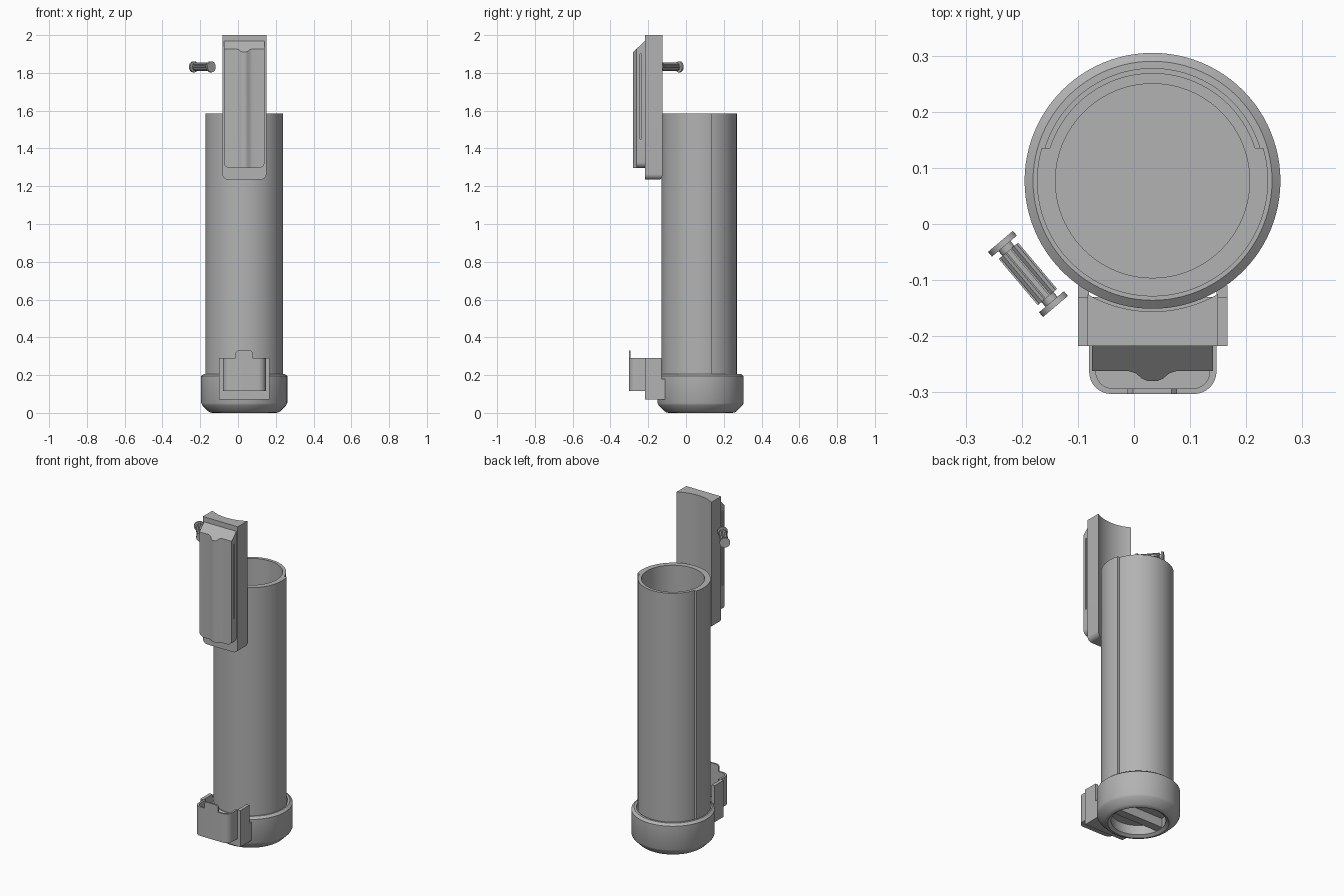
import bpy, bmesh
from math import sin, cos, pi, radians, asin, atan2
from mathutils import Vector, Matrix

cube = bpy.data.objects.get("Cube")
if cube:
    bpy.data.objects.remove(cube, do_unlink=True)

CX, CY = 0.033, 0.077          # tube axis

grey = bpy.data.materials.new("plain_grey")
grey.use_nodes = True
color = (0.45, 0.45, 0.45, 1)
grey.diffuse_color = color
grey.node_tree.nodes["Principled BSDF"].inputs["Base Color"].default_value = color


def finish(name, bm):
    bmesh.ops.recalc_face_normals(bm, faces=bm.faces)
    mesh = bpy.data.meshes.new(name)
    bm.to_mesh(mesh)
    bm.free()
    mesh.materials.append(grey)
    ob = bpy.data.objects.new(name, mesh)
    bpy.context.scene.collection.objects.link(ob)
    return ob


def prism(name, points, axis, lo, hi):
    """Extrude a 2D outline along the given axis."""
    place = {"x": lambda a, b, t: (t, a, b),
             "y": lambda a, b, t: (a, t, b),
             "z": lambda a, b, t: (a, b, t)}[axis]
    bm = bmesh.new()
    face = bm.faces.new([bm.verts.new(place(a, b, lo)) for a, b in points])
    ext = bmesh.ops.extrude_face_region(bm, geom=[face])
    verts = [g for g in ext["geom"] if isinstance(g, bmesh.types.BMVert)]
    bmesh.ops.translate(bm, verts=verts, vec=place(0, 0, hi - lo))
    return finish(name, bm)


def box(name, x, y, z):
    return prism(name, [(x[0], y[0]), (x[1], y[0]), (x[1], y[1]), (x[0], y[1])], "z", *z)


def lathe(name, profile, steps=96):
    """Spin an (r, z) profile about the z axis."""
    bm = bmesh.new()
    verts = [bm.verts.new((r, 0, z)) for r, z in profile]
    edges = [bm.edges.new(pair) for pair in zip(verts, verts[1:])]
    bmesh.ops.spin(bm, geom=verts + edges, cent=(0, 0, 0), axis=(0, 0, 1),
                   angle=2 * pi, steps=steps)
    bmesh.ops.remove_doubles(bm, verts=bm.verts, dist=1e-5)
    return finish(name, bm)


def arc(cx, cy, r, start, end, n):
    return [(cx + r * cos(start + (end - start) * i / n),
             cy + r * sin(start + (end - start) * i / n)) for i in range(n + 1)]


def round_bottom(x0, x1, low, high, r):
    """Rectangle whose two lower corners are rounded."""
    return (arc(x0 + r, low + r, r, pi, 1.5 * pi, 8)
            + arc(x1 - r, low + r, r, 1.5 * pi, 2 * pi, 8)
            + [(x1, high), (x0, high)])


def boolean(ob, other, operation="DIFFERENCE"):
    mod = ob.modifiers.new("cut", "BOOLEAN")
    mod.operation, mod.object, mod.solver = operation, other, "EXACT"
    bpy.context.view_layer.objects.active = ob
    bpy.ops.object.modifier_apply(modifier=mod.name)
    bpy.data.objects.remove(other, do_unlink=True)


def smooth(*obs):
    bpy.ops.object.select_all(action="DESELECT")
    for ob in obs:
        ob.select_set(True)
    bpy.context.view_layer.objects.active = obs[0]
    bpy.ops.object.shade_smooth_by_angle(angle=radians(30))


# Tube: thicker front half, thinner back half, hollow inside
a_back, a_front = asin(0.058 / 0.192), asin(0.058 / 0.206)
outline = (arc(CX, CY, 0.192, a_back, pi - a_back, 48)
           + arc(CX, CY, 0.206, pi - a_front, 2 * pi + a_front, 72))
tube = prism("tube", outline, "z", 0.09, 1.585)
boolean(tube, prism("bore", arc(CX, CY, 0.173, 0, 2 * pi * 95 / 96, 95), "z", 0.05, 1.7))

# End cap with a recessed underside and a grip bar
cap = lathe("end_cap", [(0, 0.07), (0.15, 0.07), (0.15, 0.012), (0.168, 0),
                        (0.18, 0.002), (0.19, 0.008), (0.222, 0.04), (0.228, 0.052),
                        (0.228, 0.195), (0.213, 0.207), (0.2, 0.207),
                        (0.2, 0.1), (0, 0.1)])
cap.location = (CX, CY, 0)
box("grip_bar", (CX - 0.15, CX + 0.15), (CY - 0.025, CY + 0.025), (0.015, 0.075))

# Lower bracket: two posts, base and thin-walled pocket with a tab
side_profile = [(-0.217, 0.07), (-0.11, 0.07), (-0.11, 0.18), (-0.13, 0.18),
                (-0.13, 0.29), (-0.217, 0.29)]
for side, x0, x1 in (("right", -0.1, -0.08), ("left", 0.147, 0.167)):
    prism("bracket_post_" + side, side_profile, "x", x0, x1)
box("bracket_base", (-0.08, 0.147), (-0.217, -0.13), (0.07, 0.125))
pocket = prism("bracket_pocket", round_bottom(-0.08, 0.147, -0.303, -0.21, 0.04), "z", 0.115, 0.29)
boolean(pocket, prism("hollow", round_bottom(-0.068, 0.135, -0.293, -0.2, 0.03), "z", 0.125, 0.4))
tab = prism("bracket_tab", [(-0.012, 0.28), (0.077, 0.28), (0.077, 0.32), (0.067, 0.33),
                            (-0.002, 0.33), (-0.012, 0.32)], "y", -0.303, -0.293)

# Upper plate, hollowed at the back to follow the tube
plate = prism("upper_plate", round_bottom(-0.083, 0.15, 1.235, 2, 0.03), "y", -0.217, -0.12)
boolean(plate, prism("scoop", arc(CX, CY, 0.233, 0, 2 * pi * 127 / 128, 127), "z", 1, 2.2))

# Raised front cover with a central ridge and a sloping top
cover = prism("front_cover", round_bottom(-0.075, 0.141, 1.297, 1.97, 0.03), "y", -0.3, -0.21)
ridge = [(-0.2, -0.2), (-0.2, -0.262), (-0.01, -0.262), (0.003, -0.266), (0.015, -0.276),
         (0.025, -0.28), (0.041, -0.28), (0.051, -0.276), (0.063, -0.266), (0.076, -0.262),
         (0.25, -0.262), (0.25, -0.2)]
boolean(cover, prism("ridge_shape", ridge, "z", 1, 2.2), "INTERSECT")
boolean(cover, prism("top_slope", [(-0.34, 1.853), (-0.2, 1.986), (-0.2, 2.2), (-0.34, 2.2)],
                     "x", -0.5, 0.5))
for x in (-0.075, 0.141):
    boolean(cover, box("side_groove", (x - 0.008, x + 0.008), (-0.244, -0.236), (1.45, 1.9)))

# Separate pin: flanged ends, thin necks and a ribbed body
pin_start, pin_end = Vector((-0.238, -0.031, 1.832)), Vector((-0.14, -0.147, 1.832))
half = (pin_end - pin_start).length / 2
turn = (Matrix.Translation((pin_start + pin_end) / 2)
        @ (pin_end - pin_start).to_track_quat("Z", "Y").to_matrix().to_4x4())
ends = [(0, -half), (0.029, -half), (0.029, 0.011 - half), (0.014, 0.011 - half)]
shaft = lathe("pin_shaft", ends + [(r, -z) for r, z in reversed(ends)], 32)
gear = []
for i in range(8):
    for r, offset in ((0.015, -0.3), (0.023, -0.2), (0.023, 0.2), (0.015, 0.3)):
        a = i * pi / 4 + offset
        gear.append((r * cos(a), r * sin(a)))
ribs = prism("pin_ribs", gear, "z", 0.022 - half, half - 0.022)
for ob in (shaft, ribs):
    ob.matrix_world = turn

smooth(tube, cap, pocket, plate, cover, shaft)
